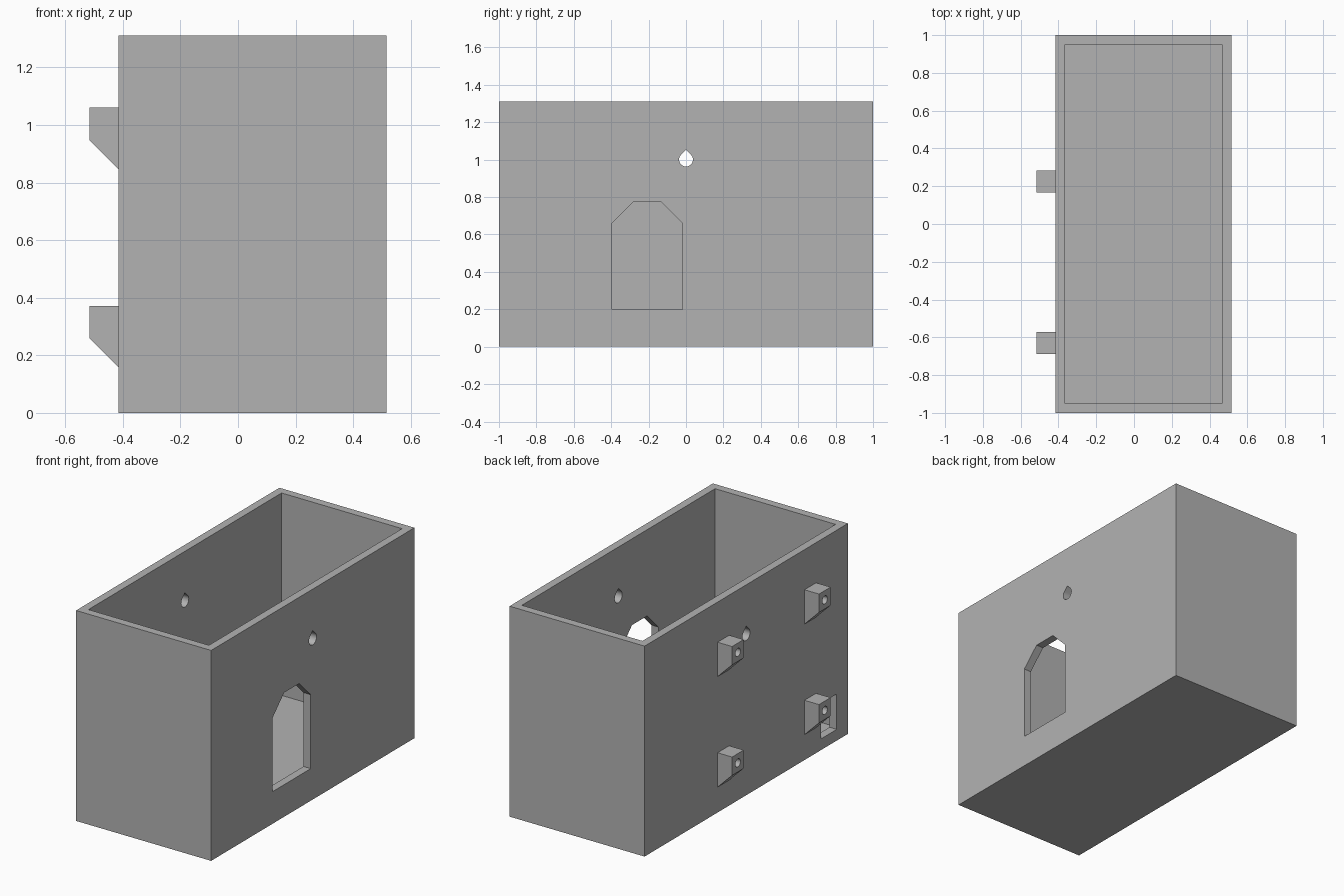
import bpy, bmesh, math

if "Cube" in bpy.data.objects:
    bpy.data.objects.remove(bpy.data.objects["Cube"], do_unlink=True)

grey = bpy.data.materials.new("plain grey")
grey.use_nodes = True
colour = (0.45, 0.45, 0.45, 1)
grey.diffuse_color = colour
grey.node_tree.nodes["Principled BSDF"].inputs["Base Color"].default_value = colour

LEFT, RIGHT = 0.515, -0.415     # outer wall planes in x
WALL, HEIGHT = 0.05, 1.31


def prism(name, outline, direction):
    """Extrude a closed 3D outline along a direction."""
    bm = bmesh.new()
    face = bm.faces.new([bm.verts.new(p) for p in outline])
    new = bmesh.ops.extrude_face_region(bm, geom=[face])["geom"]
    bmesh.ops.translate(bm, vec=direction,
                        verts=[v for v in new if isinstance(v, bmesh.types.BMVert)])
    bmesh.ops.recalc_face_normals(bm, faces=bm.faces)
    mesh = bpy.data.meshes.new(name)
    bm.to_mesh(mesh)
    bm.free()
    mesh.materials.append(grey)
    obj = bpy.data.objects.new(name, mesh)
    bpy.context.collection.objects.link(obj)
    return obj


def prism_x(name, yz, x0, x1):
    return prism(name, [(x0, y, z) for y, z in yz], (x1 - x0, 0, 0))


def rect(y0, y1, z0, z1):
    return [(y0, z0), (y1, z0), (y1, z1), (y0, z1)]


def arc(cy, cz, r, start, end, steps):
    return [(cy + r * math.cos(math.radians(start + (end - start) * i / steps)),
             cz + r * math.sin(math.radians(start + (end - start) * i / steps)))
            for i in range(steps + 1)]


def cut(target, cutter):
    """Subtract the cutter, then discard it."""
    cutter.hide_render = True
    mod = target.modifiers.new("cut", 'BOOLEAN')
    mod.operation, mod.solver, mod.object = 'DIFFERENCE', 'EXACT', cutter
    bpy.context.view_layer.objects.active = target
    bpy.ops.object.modifier_apply(modifier=mod.name)
    bpy.data.objects.remove(cutter, do_unlink=True)


def smooth(obj):
    bpy.ops.object.select_all(action='DESELECT')
    obj.select_set(True)
    bpy.context.view_layer.objects.active = obj
    bpy.ops.object.shade_smooth_by_angle(angle=math.radians(25))


# Open-topped box with a floor
box = prism_x("open_box", rect(-1, 1, 0, HEIGHT), RIGHT, LEFT)
cut(box, prism_x("cavity", rect(-1 + WALL, 1 - WALL, WALL, HEIGHT + 0.2),
                 RIGHT + WALL, LEFT - WALL))

# Doorway with chamfered top in the left wall
door = [(-0.395, 0.2), (-0.02, 0.2), (-0.02, 0.66), (-0.133, 0.773),
        (-0.282, 0.773), (-0.395, 0.66)]
cut(box, prism_x("door_cutter", door, LEFT - 0.1, LEFT + 0.1))

# Teardrop hole through both side walls
r = 0.037
teardrop = arc(0, 1.0, r, 135, 405, 24) + [(0, 1.0 + r * math.sqrt(2))]
cut(box, prism_x("teardrop_cutter", teardrop, RIGHT - 0.1, LEFT + 0.1))

# Small cable slot low in the right wall
cut(box, prism_x("slot_cutter", rect(-0.89, -0.735, 0.07, 0.29),
                 RIGHT - 0.1, RIGHT + 0.1))
smooth(box)

# Four mounting blocks with sloped undersides and blind holes
DEPTH, WIDTH = 0.1, 0.114
for side, y in (("back", 0.225), ("front", -0.63)):
    for level, top in (("upper", 1.06), ("lower", 0.372)):
        x_in, x_out = RIGHT, RIGHT - DEPTH
        outline = [(x_in, top), (x_out, top), (x_out, top - 0.114), (x_in, top - 0.214)]
        block = prism(f"{level}_{side}_mount",
                      [(x, y - WIDTH / 2, z) for x, z in outline], (0, WIDTH, 0))
        hole = arc(y, top - 0.058, 0.025, 0, 345, 23)
        cut(block, prism_x("hole_cutter", hole, x_out - 0.05, x_in - 0.01))
        smooth(block)
